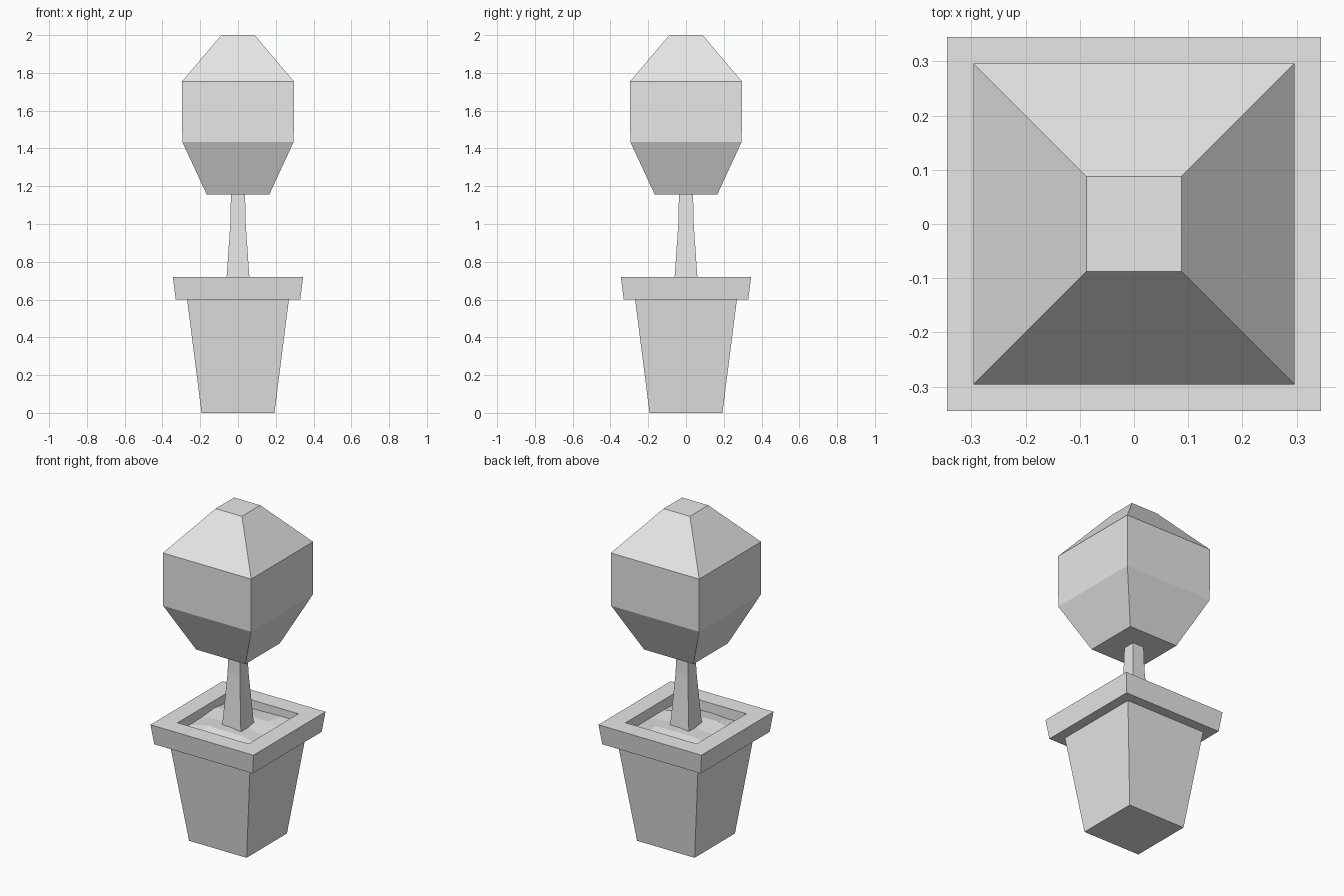
import bpy, bmesh, random

random.seed(4)
cube = bpy.data.objects.get("Cube")
if cube:
    bpy.data.objects.remove(cube, do_unlink=True)

GREY = (0.8, 0.8, 0.8, 1)
grey = bpy.data.materials.new("light_grey")
grey.use_nodes = True
grey.diffuse_color = GREY
grey.node_tree.nodes["Principled BSDF"].inputs["Base Color"].default_value = GREY


def finish(name, bm):
    """Turn a bmesh into a flat shaded object."""
    mesh = bpy.data.meshes.new(name)
    bm.to_mesh(mesh)
    bm.free()
    mesh.materials.append(grey)
    obj = bpy.data.objects.new(name, mesh)
    bpy.context.scene.collection.objects.link(obj)
    return obj


def square_loft(name, profile, closed=False):
    """Join square rings given as (half width, height); cap the ends or loop round."""
    bm = bmesh.new()
    corners = ((-1, -1), (1, -1), (1, 1), (-1, 1))
    rings = [[bm.verts.new((cx * h, cy * h, z)) for cx, cy in corners] for h, z in profile]
    pairs = list(zip(rings, rings[1:]))
    if closed:
        pairs.append((rings[-1], rings[0]))
    else:
        bm.faces.new(rings[0])
        bm.faces.new(rings[-1])
    for low, high in pairs:
        for i in range(4):
            j = (i + 1) % 4
            bm.faces.new((low[i], low[j], high[j], high[i]))
    bmesh.ops.recalc_face_normals(bm, faces=bm.faces)
    return finish(name, bm)


# Tapered pot and its overhanging hollow rim
square_loft("pot", [(0.193, 0), (0.27, 0.605)])
square_loft("pot_rim", [(0.33, 0.6), (0.345, 0.72), (0.238, 0.72), (0.238, 0.6)], closed=True)

# Lumpy soil, highest around the trunk
bm = bmesh.new()
bmesh.ops.create_grid(bm, x_segments=4, y_segments=4, size=0.238)
for v in bm.verts:
    edge = max(abs(v.co.x), abs(v.co.y)) / 0.238
    v.co.z = 0.695 - 0.03 * edge + random.uniform(-0.012, 0.012)
finish("soil", bm)

# Trunk flaring at the base
square_loft("trunk", [(0.065, 0.66), (0.06, 0.72), (0.041, 1.0), (0.037, 1.17)])

# Clipped block of foliage
square_loft("foliage", [(0.165, 1.155), (0.295, 1.435), (0.296, 1.755), (0.088, 2.0)])
